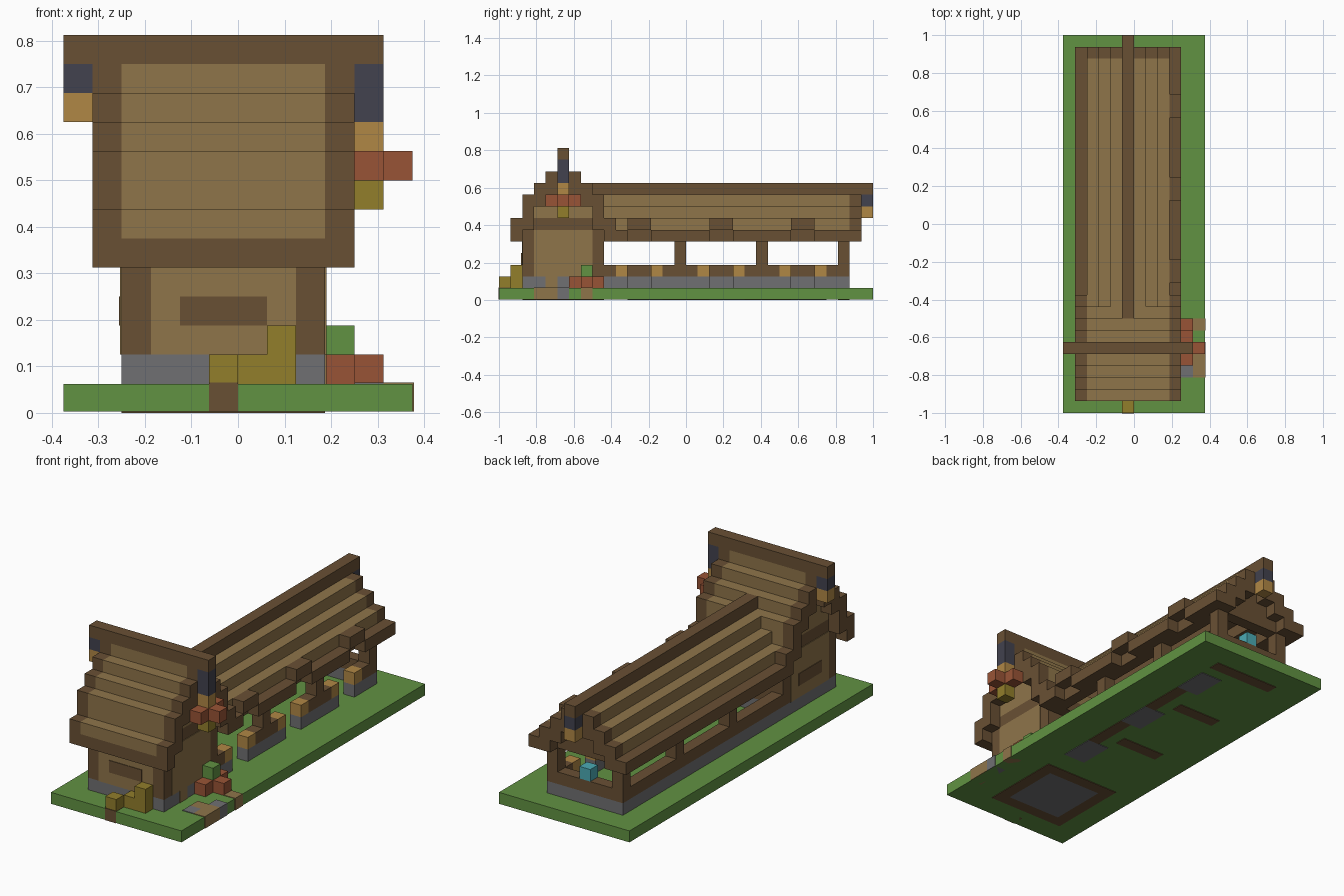
import bpy
import bmesh

cube = bpy.data.objects.get("Cube")
if cube:
    bpy.data.objects.remove(cube)

U = 1 / 16  # one block


def material(name, r, g, b):
    lin = [((c / 255 + 0.055) / 1.055) ** 2.4 for c in (r, g, b)] + [1.0]
    m = bpy.data.materials.new(name)
    m.use_nodes = True
    m.diffuse_color = lin
    m.node_tree.nodes["Principled BSDF"].inputs["Base Color"].default_value = lin
    return m


DARK = material("dark timber", 105, 80, 52)
LIGHT = material("light planks", 143, 117, 74)
GOLD = material("golden wood", 176, 135, 69)
RED = material("red clay", 153, 84, 54)
OLIVE = material("olive hay", 146, 126, 43)
STONE = material("grey stone", 112, 112, 114)
SLATE = material("dark slate", 66, 66, 78)
GREEN = material("grass green", 97, 146, 66)
CYAN = material("cyan glow", 75, 170, 180)


def blocks(name, mat, *boxes):
    """One object of boxes; each is (x0, x1, y0, y1, z0, z1) in blocks."""
    bm = bmesh.new()
    for x0, x1, y0, y1, z0, z1 in boxes:
        made = bmesh.ops.create_cube(bm, size=1)["verts"]
        for v in made:
            v.co = ((x1 if v.co.x > 0 else x0) * U,
                    (y1 if v.co.y > 0 else y0) * U,
                    (z1 if v.co.z > 0 else z0) * U)
    mesh = bpy.data.meshes.new(name)
    bm.to_mesh(mesh)
    bm.free()
    mesh.materials.append(mat)
    ob = bpy.data.objects.new(name, mesh)
    bpy.context.collection.objects.link(ob)
    return ob


T = 0.05  # plate thickness in blocks

# ground slab with painted underside and edge patches
blocks("ground", GREEN, (-6, 6, -16, 16, T, 1))
blocks("underside_stone", STONE, (-3, 2, -13, -8, 0, T),
       *[(1, 3, y, y + 3, 0, T) for y in (-5, 2, 9)])
blocks("underside_frame", DARK, (-4, -3, -14, -7, 0, T), (2, 3, -14, -7, 0, T),
       (-3, 2, -14, -13, 0, T), (-3, 2, -8, -7, 0, T),
       *[(2, 3, y, y + 4, 0, T) for y in (-2, 5)], (-3, 1, -1, 0, 0, T),
       (-3, 1, 6, 7, 0, T), (-3, 3, 13, 14, 0, T))
blocks("path_start", DARK, (-1, 0, -16 - T, -15, T, 1 + T))
blocks("side_path", LIGHT, (5, 6 + T, -13, -11, T, 1 + T), (5, 6 + T, -9, -8, T, 1 + T),
       (4, 5, -12, -11, 1, 1 + T))
blocks("side_path_stone", STONE, (5, 6 + T, -11, -10, T, 1 + T), (4, 5, -13, -12, 1, 1 + T))

# front house body
blocks("house_base", STONE, (-4, 3, -14, -7, 1, 2))
blocks("house_walls", DARK, (-4, 3, -14, -7, 2, 7))
blocks("house_gable", LIGHT, (-4, 3, -13, -8, 7, 9))
blocks("house_gable_top", DARK, (-4, 3, -12, -9, 9, 10))
blocks("house_wall_panels", LIGHT, (-3, 2, -14 - T, -14, 2, 5), (3, 3 + T, -13, -8, 2, 6),
       (-4 - T, -4, -13, -8, 2, 6), (3, 3 + T, -12, -11, 1, 2))
blocks("wall_stripes", DARK, (-2, 1, -14 - 2 * T, -14 - T, 3, 4),
       (-4 - 2 * T, -4 - T, -12, -9, 3, 4))

# front house stepped roof: (distance from ridge, bottom, top)
rims, fields, soffits = [], [], []
for d, low, top in ((4, 5, 7), (3, 6, 9), (2, 8, 10), (1, 9, 11)):
    for y in (-11 - d, -11 + d):
        rims += [(-5, -4, y, y + 1, low, top), (3, 4, y, y + 1, low, top)]
        soffits.append((-4, 3, y, y + 1, low, low + 1))
        fields.append((-4, 3, y, y + 1, low + 1, top))
blocks("house_roof_rims", DARK, *rims)
blocks("house_roof_soffits", DARK, *soffits)
blocks("house_roof_planks", LIGHT, *fields, (-4, 3, -11, -10, 10, 12))
blocks("house_ridge", DARK, (-6, 5, -11, -10, 12, 13),
       (-5, -4, -11, -10, 10, 12), (3, 4, -11, -10, 10, 12))

# long wing walls
WINDOWS = (-7, 0, 7)  # first block of each six-block bay
stone = [(-4, -3, -7, 14, 1, 2), (-3, 2, 13, 14, 1, 2)]
timber = [(-4, -3, -7, 14, 2, 3), (-3, 2, 13, 14, 2, 3)]
gold = []
for y in WINDOWS:
    stone += [(2, 3, y, y + 2, 1, 2), (2, 3, y + 4, y + 7, 1, 2)]
    timber += [(2, 3, y, y + 1, 2, 3), (2, 3, y + 5, y + 7, 2, 3)]
    timber += [(x, x + 1, y + 6, y + 7, 3, 5) for x in (-4, 2)]
    gold += [(2, 3, y + 1, y + 2, 2, 3), (2, 3, y + 4, y + 5, 2, 3)]
blocks("wing_base", STONE, *stone)
blocks("wing_rails_and_posts", DARK, *timber)
blocks("gate_posts", GOLD, *gold)
blocks("wing_back_gable", DARK, (-3, 2, 13, 14, 5, 7), (-2, 1, 13, 14, 7, 8))
blocks("sill_lamp", CYAN, (-1, 0, 13, 14, 3, 4))

# long wing stepped roof
planks, under = [], []
for d in (1, 2, 3):
    for x in (-1 - d, -1 + d):
        under += [(x, x + 1, -7, 15, 8 - d, 9 - d), (x, x + 1, 14, 15, 9 - d, 10 - d)]
        planks.append((x, x + 1, -7, 14, 9 - d, 10 - d))
blocks("wing_roof_planks", LIGHT, *planks)
blocks("wing_roof_timbers", DARK, *under)
blocks("wing_ridge", DARK, (-1, 0, -8, 16, 9, 10), (-1, 0, -7, 15, 8, 9))

# eaves, raised over each gate on the left
eaves = [(-5, -4, -7, 15, 5, 6), (3, 4, 11, 15, 5, 6)]
for y, start in zip(WINDOWS, (-7, -3, 4)):
    eaves += [(3, 4, start, y + 2, 5, 6), (3, 4, y + 2, y + 4, 6, 7)]
blocks("wing_eaves", DARK, *eaves)

# ridge-end ornaments
blocks("ornament_caps", SLATE, (-6, -5, -11, -10, 11, 12), (4, 5, -11, -10, 10, 12),
       (-1, 0, 15, 16, 8, 9))
blocks("ornament_bases", GOLD, (-6, -5, -11, -10, 10, 11), (4, 5, -11, -10, 9, 10),
       (-1, 0, 15, 16, 7, 8))
blocks("hanging_flower", RED, (4, 5, -12, -9, 8, 9), (5, 6, -11, -10, 8, 9))
blocks("hanging_stem", OLIVE, (4, 5, -11, -10, 7, 8))

# planter and hay by the house
blocks("planter", RED, (3, 4, -10, -7, 1, 2), (4, 5, -9, -8, 1, 2))
blocks("planter_bush", GREEN, (3, 4, -9, -8, 2, 3))
blocks("hay_bales", OLIVE, (-1, 0, -16, -15, 1, 2), (0, 1, -15, -14, 1, 2),
       (1, 2, -15, -14, 1, 3))
